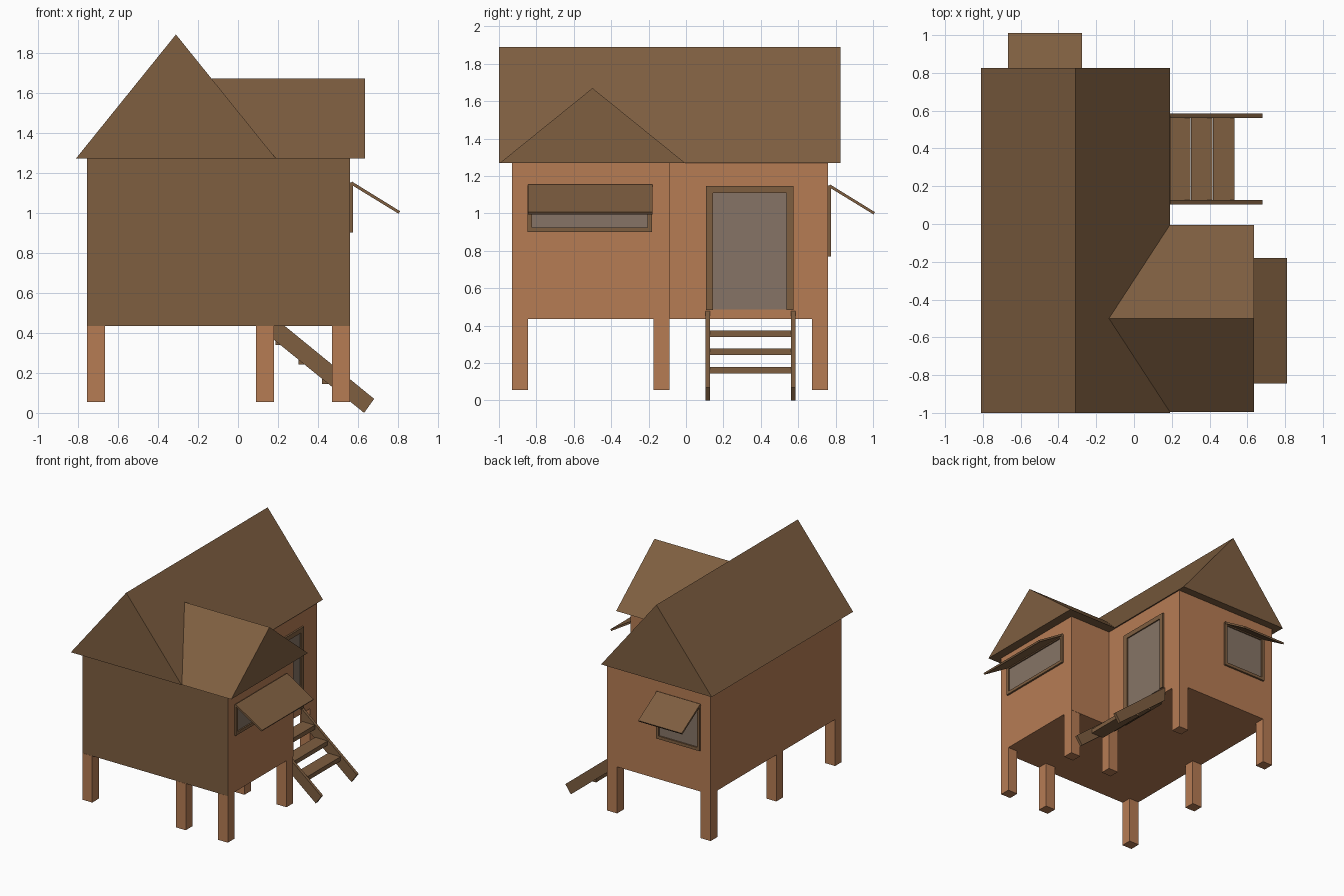
import bpy, bmesh
from mathutils import Vector

if "Cube" in bpy.data.objects:
    bpy.data.objects.remove(bpy.data.objects["Cube"])


def mat(name, rgb):
    # sRGB 0-255 to linear
    lin = [(c / 255 / 12.92) if c < 10 else ((c / 255 + 0.055) / 1.055) ** 2.4 for c in rgb]
    m = bpy.data.materials.new(name)
    m.diffuse_color = (*lin, 1)
    m.use_nodes = True
    m.node_tree.nodes["Principled BSDF"].inputs["Base Color"].default_value = m.diffuse_color
    return m


WOOD = mat("brown wood", (126, 94, 64))
WALL = mat("orange brown wall", (182, 124, 84))
GLASS = mat("dull glass", (134, 116, 102))


def finish(name, bm, *mats):
    bmesh.ops.recalc_face_normals(bm, faces=bm.faces)
    me = bpy.data.meshes.new(name)
    bm.to_mesh(me)
    bm.free()
    for m in mats:
        me.materials.append(m)
    ob = bpy.data.objects.new(name, me)
    bpy.context.collection.objects.link(ob)
    return ob


def prism(name, loop, vec, m):
    """Extrude a closed 3D outline along a vector."""
    bm = bmesh.new()
    f = bm.faces.new([bm.verts.new(p) for p in loop])
    ext = bmesh.ops.extrude_face_region(bm, geom=[f], use_keep_orig=True)["geom"]
    moved = [v for v in ext if isinstance(v, bmesh.types.BMVert)]
    bmesh.ops.translate(bm, verts=moved, vec=Vector(vec))
    return finish(name, bm, m)


def box(name, x0, x1, y0, y1, z0, z1, m):
    loop = [(x0, y0, z0), (x1, y0, z0), (x1, y1, z0), (x0, y1, z0)]
    return prism(name, loop, (0, 0, z1 - z0), m)


# Wall coordinates: d = outward distance, a = along the wall
def on_right(x):
    return lambda d, a, z: (x + d, a, z)


def on_back(y):
    return lambda d, a, z: (a, y + d, z)


def plate(name, at, a0, a1, z0, z1, d, m):
    loop = [at(0, a0, z0), at(0, a1, z0), at(0, a1, z1), at(0, a0, z1)]
    return prism(name, loop, Vector(at(d, 0, 0)) - Vector(at(0, 0, 0)), m)


def opening(name, at, a0, a1, z0, z1, w, d, sill=True):
    plate(name + "_glass", at, a0 + w / 2, a1 - w / 2, z0 + 0.002, z1 - w / 2, 0.004, GLASS)
    plate(name + "_frame_side_a", at, a0, a0 + w, z0, z1, d, WOOD)
    plate(name + "_frame_side_b", at, a1 - w, a1, z0, z1, d, WOOD)
    plate(name + "_frame_top", at, a0 + w, a1 - w, z1 - w, z1, d, WOOD)
    if sill:
        plate(name + "_frame_sill", at, a0 + w, a1 - w, z0, z0 + w, d, WOOD)


def shutter(name, at, a0, a1):
    prof = [(0.01, 1.155), (0.25, 1.007), (0.242, 0.995), (0.002, 1.142)]
    loop = [at(d, a0, z) for d, z in prof]
    prism(name, loop, Vector(at(0, a1 - a0, 0)) - Vector(at(0, 0, 0)), WOOD)


# L-shaped house body, front wall in wood
outline = [(-0.755, -0.93), (0.56, -0.93), (0.56, -0.085), (0.18, -0.085), (0.18, 0.76), (-0.755, 0.76)]
body = prism("house_walls", [(x, y, 0.435) for x, y in outline], (0, 0, 0.835), WALL)
body.data.materials.append(WOOD)
for p in body.data.polygons:
    if p.normal.y < -0.9:
        p.material_index = 1

# Stilts
stilts = [(x, y) for x in (-0.71, 0.135) for y in (-0.888, -0.13, 0.717)]
stilts += [(0.515, -0.888), (0.515, -0.13)]
for i, (x, y) in enumerate(stilts):
    box(f"stilt_{i + 1}", x - 0.045, x + 0.045, y - 0.043, y + 0.043, 0.055, 0.435, WALL)

# Main gable roof
prism("main_roof", [(-0.81, -1, 1.27), (0.19, -1, 1.27), (-0.31, -1, 1.89)], (0, 1.825, 0), WOOD)

# Wing roof, its inner end meets the main roof slope
bm = bmesh.new()
ends = []
for base_x, ridge_x in ((0.635, 0.635), (0.19, -0.135)):
    ends.append([bm.verts.new(p) for p in
                 ((base_x, -0.995, 1.27), (base_x, -0.005, 1.27), (ridge_x, -0.5, 1.67))])
for e in ends:
    bm.faces.new(e)
for i in range(3):
    j = (i + 1) % 3
    bm.faces.new((ends[0][i], ends[0][j], ends[1][j], ends[1][i]))
finish("wing_roof", bm, WOOD)

# Windows with propped shutters, and door
wing, back, door = on_right(0.56), on_back(0.76), on_right(0.18)
opening("wing_window", wing, -0.848, -0.182, 0.90, 1.15, 0.025, 0.015)
shutter("wing_shutter", wing, -0.845, -0.18)
opening("back_window", back, -0.665, -0.27, 0.77, 1.15, 0.025, 0.015)
shutter("back_shutter", back, -0.668, -0.275)
opening("door", door, 0.107, 0.575, 0.485, 1.147, 0.038, 0.014, sill=False)

# Entrance steps: two stringers and three treads
for side, y in (("front", 0.103), ("back", 0.562)):
    loop = [(0.18, y, 0.478), (0.68, y, 0.07), (0.63, y, 0.0), (0.18, y, 0.365)]
    prism(f"step_stringer_{side}", loop, (0, 0.024, 0), WOOD)
for i in range(3):
    x, z = 0.187 + 0.116 * i, 0.34 - 0.098 * i
    box(f"step_tread_{i + 1}", x, x + 0.113, 0.127, 0.562, z, z + 0.035, WOOD)
